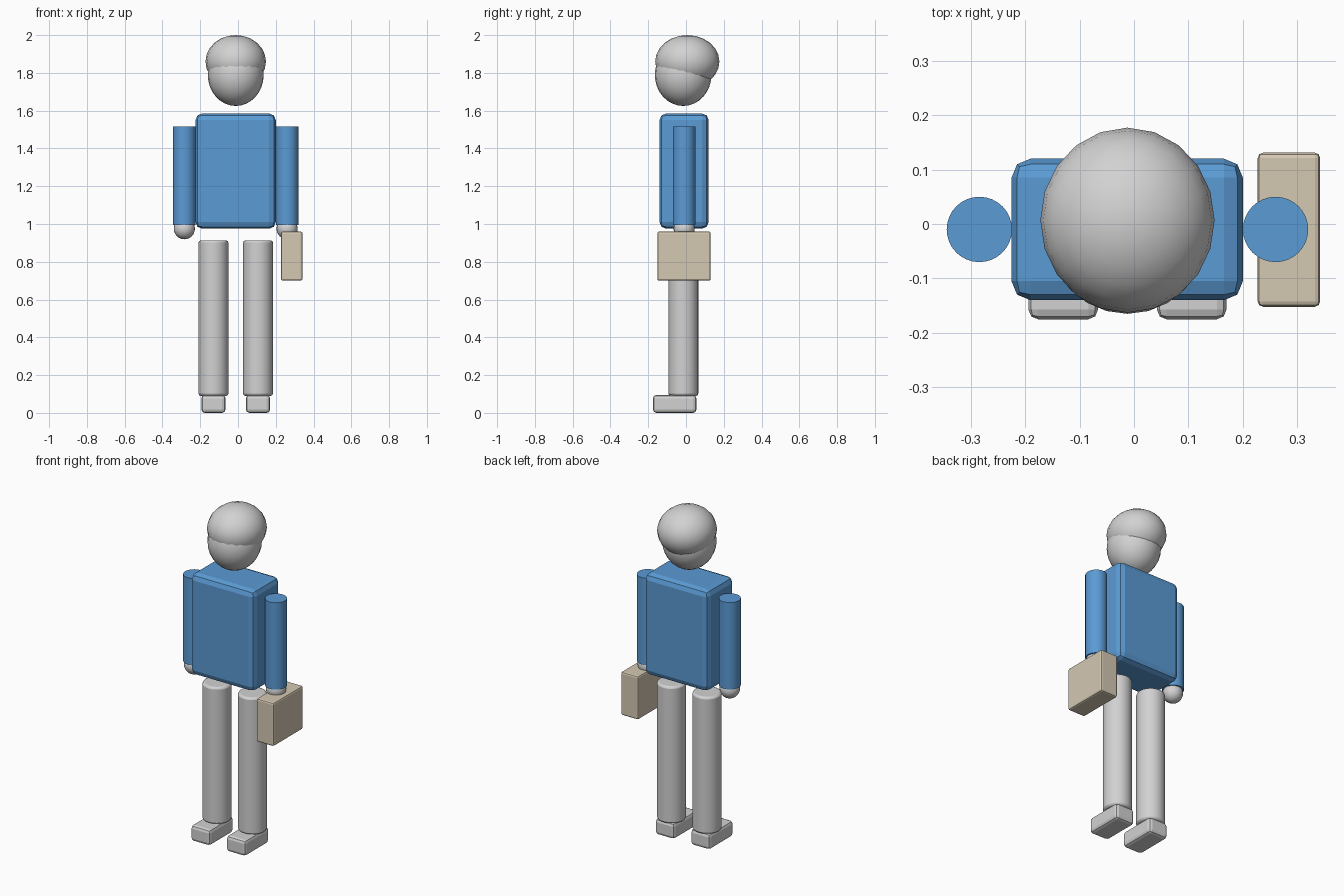
import bpy
import math

cube = bpy.data.objects.get("Cube")
if cube:
    bpy.data.objects.remove(cube, do_unlink=True)


def make_material(name, r, g, b):
    mat = bpy.data.materials.new(name)
    mat.use_nodes = True
    mat.diffuse_color = (r, g, b, 1)
    mat.node_tree.nodes["Principled BSDF"].inputs["Base Color"].default_value = (r, g, b, 1)
    return mat


GREY = make_material("light grey", 0.644, 0.644, 0.644)
BLUE = make_material("shirt blue", 0.105, 0.328, 0.665)
TAN = make_material("tan", 0.66, 0.58, 0.45)


def finish(name, mat, bevel=0, segments=2, smooth=False):
    obj = bpy.context.object
    obj.name = name
    obj.data.materials.append(mat)
    bpy.ops.object.transform_apply(location=False, rotation=False, scale=True)
    if bevel:
        mod = obj.modifiers.new("Rounded edges", "BEVEL")
        mod.width = bevel
        mod.segments = segments
        mod.limit_method = "ANGLE"
        mod.angle_limit = math.radians(40)
    if smooth:
        bpy.ops.object.shade_smooth_by_angle(angle=math.radians(35))
    return obj


def box(name, mat, low, high, bevel, segments=2):
    bpy.ops.mesh.primitive_cube_add(size=1, location=[(a + b) / 2 for a, b in zip(low, high)])
    bpy.context.object.scale = [b - a for a, b in zip(low, high)]
    return finish(name, mat, bevel, segments)


def column(name, mat, x, y, radius, bottom, top, bevel=0):
    bpy.ops.mesh.primitive_cylinder_add(vertices=32, radius=radius, depth=top - bottom,
                                        location=(x, y, (bottom + top) / 2))
    return finish(name, mat, bevel, 2, True)


def ball(name, mat, centre, radii, segments=20, rings=12):
    bpy.ops.mesh.primitive_uv_sphere_add(segments=segments, ring_count=rings, radius=1,
                                         location=centre)
    bpy.context.object.scale = radii
    return finish(name, mat, smooth=True)


# Body is centred slightly to the right because of the carried case
MID = -0.012

# Head and hair cap
ball("head", GREY, (MID, -0.015, 1.79), (0.148, 0.15, 0.165), 24, 16)
ball("hair", GREY, (MID, 0.007, 1.86), (0.16, 0.17, 0.14))

# Torso
box("torso", BLUE, (-0.225, -0.14, 0.975), (0.2, 0.12, 1.585), 0.035)

# Limbs on both sides
for side, s in (("left", 1), ("right", -1)):
    arm_x = MID + s * 0.272
    leg_x = MID + s * 0.118
    column(side + "_arm", BLUE, arm_x, -0.01, 0.06, 0.995, 1.517)
    ball(side + "_hand", GREY, (arm_x, -0.01, 0.975), (0.056, 0.056, 0.056))
    column(side + "_leg", GREY, leg_x, -0.014, 0.079, 0.09, 0.913, 0.012)
    box(side + "_foot", GREY, (leg_x - 0.064, -0.175, 0),
        (leg_x + 0.064, 0.055, 0.095), 0.018)

# Case held in the left hand
box("case", TAN, (0.227, -0.152, 0.7), (0.342, 0.131, 0.96), 0.01)
